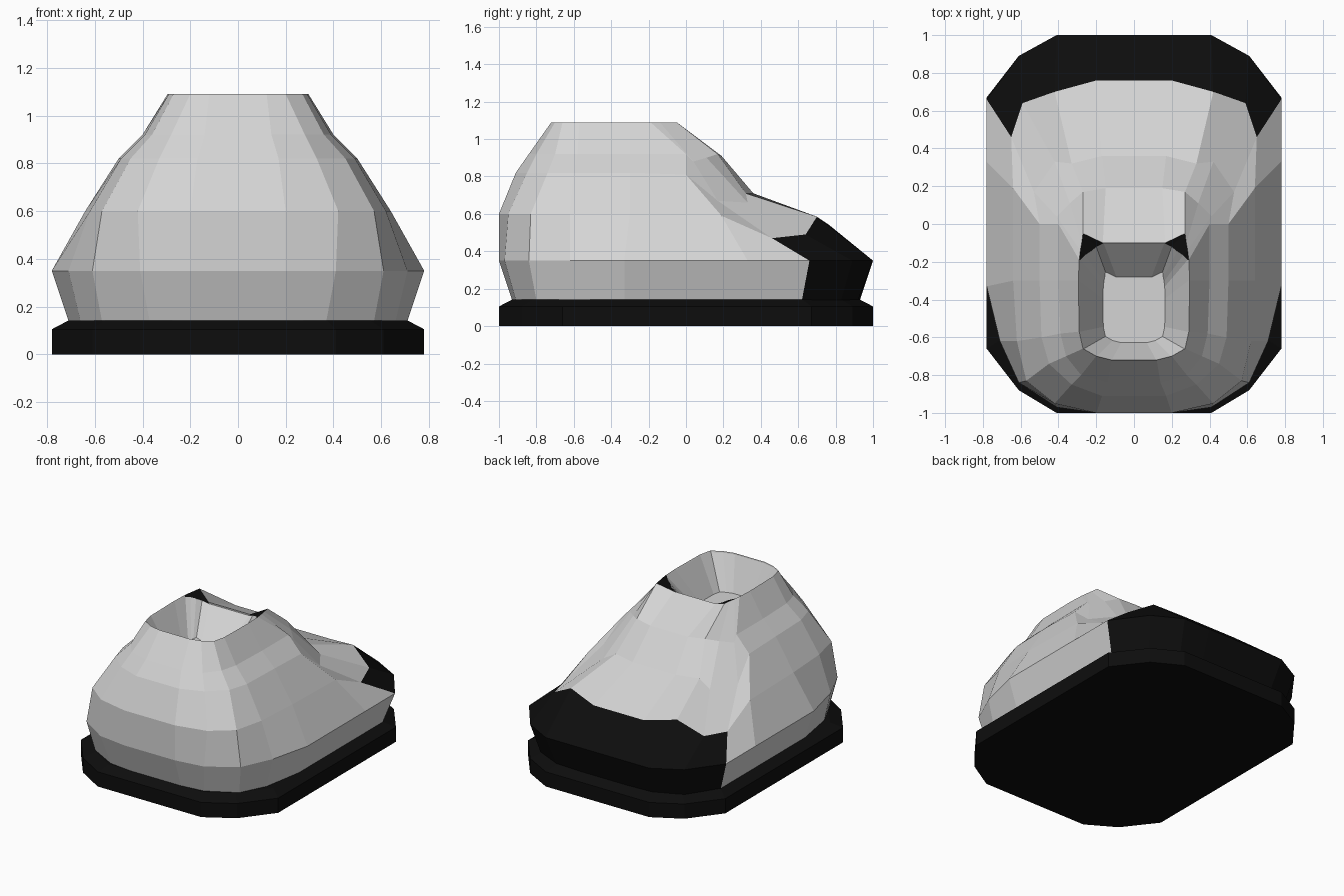
import bpy, bmesh

if "Cube" in bpy.data.objects:
    bpy.data.objects.remove(bpy.data.objects["Cube"])


def material(name, value):
    m = bpy.data.materials.new(name)
    m.diffuse_color = (value, value, value, 1)
    m.use_nodes = True
    m.node_tree.nodes["Principled BSDF"].inputs["Base Color"].default_value = m.diffuse_color
    return m


GREY = material("light grey leather", 0.66)
BLACK = material("black rubber", 0.004)


def loft(name, rings, rule, cap_start, cap_end):
    """Join closed rings of points; rule(row, column) gives the material index."""
    bm = bmesh.new()
    rows = [[bm.verts.new(p) for p in ring] for ring in rings]
    n = len(rows[0])
    for r in range(len(rows) - 1):
        for c in range(n):
            d = (c + 1) % n
            f = bm.faces.new((rows[r][c], rows[r][d], rows[r + 1][d], rows[r + 1][c]))
            f.material_index = rule(r, c)
    if cap_start:
        bm.faces.new(rows[0][::-1])
    if cap_end:
        bm.faces.new(rows[-1])
    me = bpy.data.meshes.new(name)
    bm.to_mesh(me)
    bm.free()
    me.materials.append(GREY)
    me.materials.append(BLACK)
    ob = bpy.data.objects.new(name, me)
    bpy.context.collection.objects.link(ob)
    return ob


def mirrored(half):
    return half + [(-x, y, z) for x, y, z in reversed(half)]


# Sole: slab with a bevelled top edge
outline = [(.41, -1), (.61, -.88), (.78, -.66), (.78, .67), (.61, .89), (.41, 1)]


def sole_ring(sx, sy, z):
    return mirrored([(x * sx, y * sy, z) for x, y in outline])


sole = loft("sole", [sole_ring(1, 1, 0), sole_ring(1, 1, .105), sole_ring(.91, .93, .142)],
            lambda r, c: 1, True, True)
for poly in sole.data.polygons:
    poly.material_index = 1

# Upper: columns running from sole to rim, heel first (level heights shared)
levels = (.14, .35, .60, .82, .92, 1.09)
heel = [
    [(.2, -.93), (.2, -1), (.2, -1), (.17, -.91), (.14, -.84), (.12, -.72)],
    [(.37, -.91), (.41, -.97), (.42, -.95), (.33, -.85), (.28, -.8), (.2, -.70)],
    [(.57, -.8), (.61, -.84), (.57, -.83), (.45, -.74), (.36, -.7), (.27, -.66)],
    [(.66, -.62), (.71, -.62), (.62, -.62), (.49, -.6), (.39, -.58), (.29, -.57)],
    [(.71, -.33), (.78, -.33), (.64, -.3), (.5, -.3), (.4, -.3), (.295, -.3)],
]
# Columns of the instep, lace edge and tongue
front = [
    [(.71, .33, .14), (.78, .33, .35), (.64, .19, .59), (.5, 0, .81), (.4, .0, .92), (.29, -.19, 1.09)],
    [(.71, .62, .14), (.78, .66, .35), (.65, .46, .47), (.53, .17, .67), (.41, .04, .88), (.284, -.14, 1.09)],
    [(.57, .83, .14), (.61, .89, .35), (.59, .64, .49), (.42, .33, .66), (.34, .11, .90), (.277, -.1, 1.09)],
    [(.38, .92, .14), (.41, 1, .35), (.42, .70, .585), (.33, .32, .71), (.27, .17, .92), (.27, -.05, 1.09)],
    [(.2, .93, .14), (.2, 1, .35), (.2, .76, .545), (.17, .36, .71), (.15, .19, .91), (.165, -.1, 1.04)],
]
columns = [[(x, y, z) for (x, y), z in zip(col, levels)] for col in heel] + front
rings = [mirrored([col[i] for col in columns]) for i in range(6)]

# Lip just inside the rim, widening to a tab at the front corners
rim = [col[5] for col in columns]
tab = {6: (.26, -.165, 1.075), 7: (.23, -.145, 1.065), 8: (.20, -.12, 1.05)}
lip = [tab.get(i, (x * .98, y, z - .01)) for i, (x, y, z) in enumerate(rim)]
rings.append(mirrored(lip))

# Inside wall narrowing down to the insole
rings.append(mirrored([(x * .56, -.455 + (y + .41) * .56, .85) for x, y, z in rim]))


def upper_rule(r, c):
    toe_cap = r < 2 and 6 <= c <= 12
    rim_tab = r == 5 and (5 <= c <= 8 or 10 <= c <= 13)
    return 1 if toe_cap or rim_tab else 0


loft("shoe_upper", rings, upper_rule, False, True)
